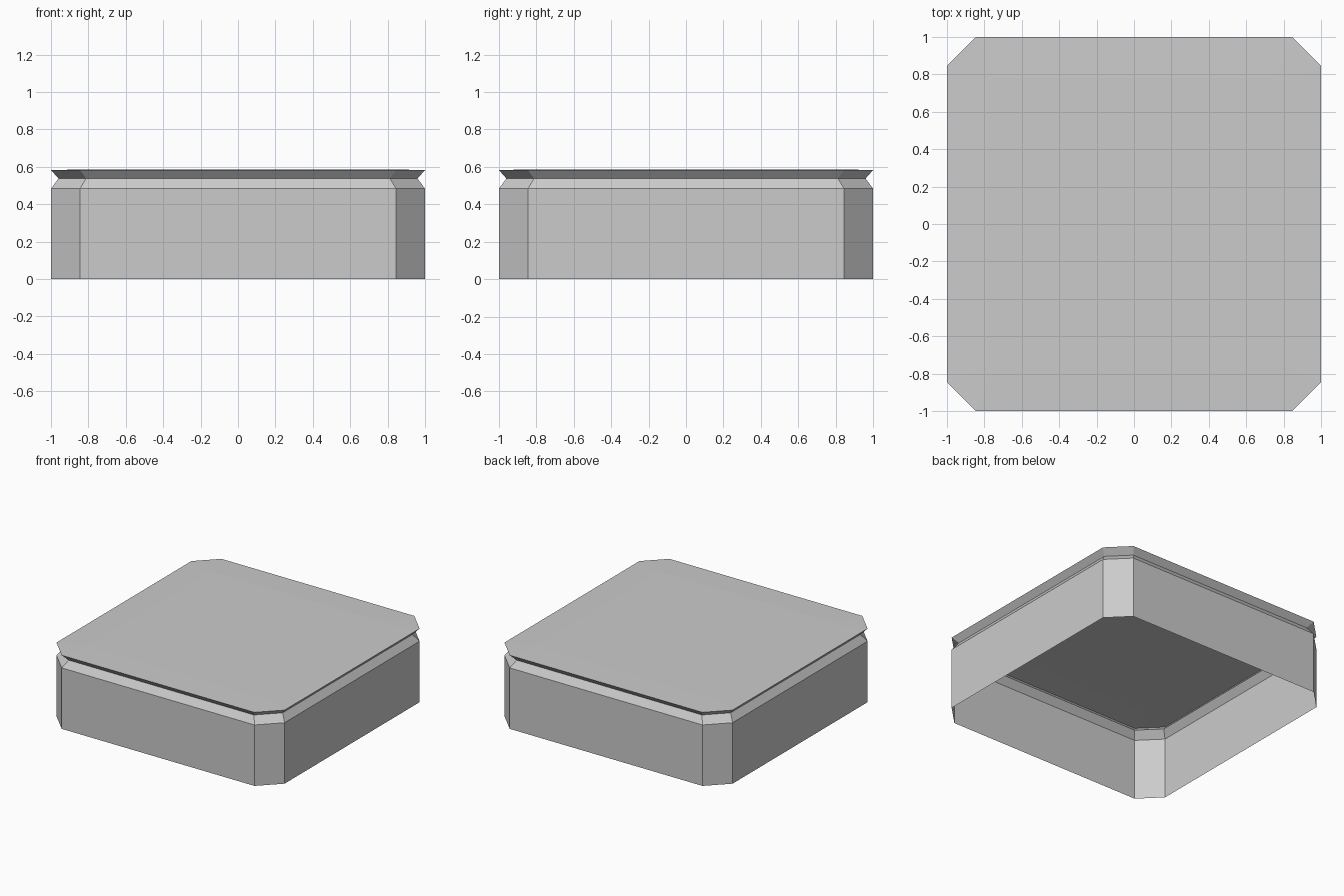
import bpy, bmesh

if "Cube" in bpy.data.objects:
    bpy.data.objects.remove(bpy.data.objects["Cube"])

# Single flat grey
grey = bpy.data.materials.new("light grey")
grey.diffuse_color = (0.6, 0.6, 0.6, 1)
grey.use_nodes = True
grey.node_tree.nodes["Principled BSDF"].inputs["Base Color"].default_value = grey.diffuse_color


def ring(bm, half, cut, z):
    """Square outline with clipped corners; cut is where each clip starts."""
    pts = [(cut, -half), (half, -cut), (half, cut), (cut, half),
           (-cut, half), (-half, cut), (-half, -cut), (-cut, -half)]
    return [bm.verts.new((x, y, z)) for x, y in pts]


def bridge(bm, low, high):
    n = len(low)
    for i in range(n):
        j = (i + 1) % n
        bm.faces.new((low[i], low[j], high[j], high[i]))


def make_part(name, profile, capped=False):
    bm = bmesh.new()
    rings = [ring(bm, *p) for p in profile]
    for low, high in zip(rings, rings[1:]):
        bridge(bm, low, high)
    if capped:
        bm.faces.new(rings[-1])
    mesh = bpy.data.meshes.new(name)
    bm.to_mesh(mesh)
    bm.free()
    mesh.materials.append(grey)
    obj = bpy.data.objects.new(name, mesh)
    bpy.context.collection.objects.link(obj)
    return obj


# Open-bottomed wall with a bevel drawing in to the groove
make_part("wall", [(1.0, 0.845, 0.0), (1.0, 0.845, 0.483), (0.96, 0.812, 0.538)])

# Flared lid with a barely raised flat top
make_part("lid", [(0.96, 0.812, 0.538), (1.0, 0.845, 0.583), (0.78, 0.75, 0.587)],
          capped=True)
